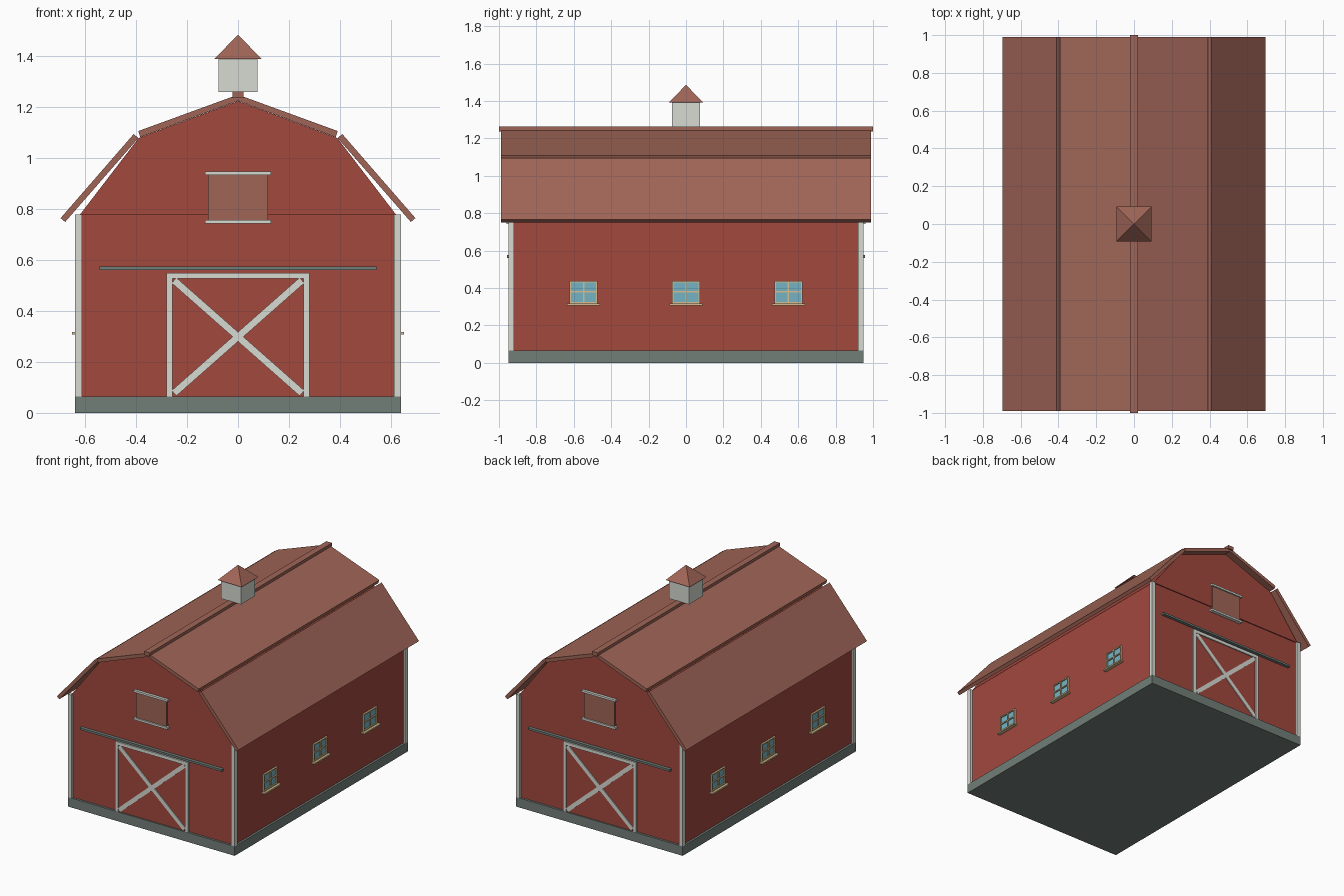
import bpy, bmesh, math
from mathutils import Vector, Matrix

cube = bpy.data.objects.get("Cube")
if cube:
    bpy.data.objects.remove(cube, do_unlink=True)


def material(name, r, g, b):
    m = bpy.data.materials.new(name)
    m.use_nodes = True
    m.diffuse_color = (r, g, b, 1)
    m.node_tree.nodes["Principled BSDF"].inputs["Base Color"].default_value = (r, g, b, 1)
    return m


RED = material("barn red", 0.36, 0.065, 0.048)
BROWN = material("roof brown", 0.35, 0.13, 0.095)
WHITE = material("trim white", 0.68, 0.70, 0.65)
STONE = material("foundation grey", 0.17, 0.21, 0.19)
GLASS = material("window blue", 0.18, 0.45, 0.55)
CREAM = material("window cream", 0.68, 0.52, 0.28)


def finish(name, bm, mat):
    bmesh.ops.recalc_face_normals(bm, faces=bm.faces)
    mesh = bpy.data.meshes.new(name)
    bm.to_mesh(mesh)
    bm.free()
    mesh.materials.append(mat)
    obj = bpy.data.objects.new(name, mesh)
    bpy.context.collection.objects.link(obj)
    return obj


def box(name, mat, x, y, z, tilt=0):
    """Box from ranges, optionally tilted about y around its centre."""
    size = Vector([r[1] - r[0] for r in (x, y, z)])
    mid = Vector([(r[1] + r[0]) / 2 for r in (x, y, z)])
    bm = bmesh.new()
    bmesh.ops.create_cube(bm, size=1, matrix=Matrix.Translation(mid)
                          @ Matrix.Rotation(tilt, 4, "Y") @ Matrix.Diagonal(size).to_4x4())
    return finish(name, bm, mat)


def prism(name, mat, outline, half):
    """Extrude an x-z outline along y."""
    bm = bmesh.new()
    face = bm.faces.new([bm.verts.new((x, -half, z)) for x, z in outline])
    new = bmesh.ops.extrude_face_region(bm, geom=[face])["geom"]
    bmesh.ops.translate(bm, vec=(0, 2 * half, 0),
                        verts=[v for v in new if isinstance(v, bmesh.types.BMVert)])
    return finish(name, bm, mat)


def span(a, b, s):
    return sorted((a * s, b * s))


# Foundation, walls and gambrel gable
box("foundation", STONE, (-0.64, 0.64), (-0.95, 0.95), (0, 0.065))
box("walls", RED, (-0.625, 0.625), (-0.935, 0.935), (0.065, 0.78))
prism("gable", RED, [(-0.62, 0.78), (-0.39, 1.08), (0, 1.225), (0.39, 1.08), (0.62, 0.78)], 0.942)

# Roof slabs and corner boards
for s, side in ((1, "left"), (-1, "right")):
    lower = [(0.41, 1.095), (0.697, 0.765), (0.679, 0.75), (0.391, 1.08)]
    upper = [(0, 1.25), (0.392, 1.107), (0.384, 1.083), (0, 1.226)]
    prism("lower_roof_" + side, BROWN, [(x * s, z) for x, z in lower], 0.99)
    prism("upper_roof_" + side, BROWN, [(x * s, z) for x, z in upper], 0.99)
    for e, end in ((-1, "front"), (1, "back")):
        box(f"corner_board_{end}_{side}", WHITE, span(0.612, 0.64, s),
            span(0.92, 0.95, e), (0.065, 0.78))
box("ridge_cap", BROWN, (-0.022, 0.022), (-1, 1), (1.237, 1.262))

# Cupola with a pyramid roof
box("cupola", WHITE, (-0.076, 0.076), (-0.076, 0.076), (1.26, 1.392))
bm = bmesh.new()
bmesh.ops.create_cone(bm, cap_ends=True, segments=4, radius1=0.092 * math.sqrt(2), radius2=0,
                      depth=0.095, matrix=Matrix.Translation((0, 0, 1.4385))
                      @ Matrix.Rotation(math.pi / 4, 4, "Z"))
finish("cupola_roof", bm, BROWN)

# Sliding door and hay loft door on both ends
for e, end in ((-1, "front"), (1, "back")):
    board = span(0.93, 0.949, e)
    box("door_panel_" + end, RED, (-0.27, 0.27), span(0.93, 0.941, e), (0.065, 0.54))
    box("door_top_" + end, WHITE, (-0.28, 0.28), board, (0.527, 0.55))
    for s, side in ((1, "left"), (-1, "right")):
        box(f"door_stile_{end}_{side}", WHITE, span(0.257, 0.28, s), board, (0.06, 0.53))
        box(f"door_brace_{end}_{side}", WHITE, (-0.335, 0.335), span(0.93, 0.947, e),
            (0.285, 0.313), s * math.atan2(0.45, 0.51))
    box("door_rail_" + end, STONE, (-0.545, 0.545), span(0.93, 0.957, e), (0.561, 0.575))
    box("loft_door_" + end, BROWN, (-0.117, 0.117), span(0.93, 0.95, e), (0.75, 0.94))
    for z, part in ((0.75, "sill"), (0.941, "lintel")):
        box(f"loft_{part}_{end}", WHITE, (-0.13, 0.13), span(0.93, 0.96, e), (z - 0.007, z + 0.007))

# Three windows along each side
for s, side in ((1, "left"), (-1, "right")):
    for i, c in enumerate((-0.547, 0, 0.547), 1):
        tag = f"{side}_{i}"
        frame = span(0.62, 0.637, s)
        box("glass_" + tag, GLASS, span(0.62, 0.629, s), (c - 0.07, c + 0.07), (0.32, 0.433))
        for z, part in ((0.322, "bottom"), (0.379, "middle"), (0.433, "top")):
            box(f"window_{part}_{tag}", CREAM, frame, (c - 0.075, c + 0.075), (z - 0.004, z + 0.004))
        for y, part in ((-0.071, "back_or_front_jamb"), (0, "mullion"), (0.071, "jamb")):
            box(f"window_{part}_{tag}", CREAM, frame, (c + y - 0.004, c + y + 0.004), (0.32, 0.435))
        box("window_sill_" + tag, CREAM, span(0.62, 0.652, s), (c - 0.088, c + 0.088), (0.307, 0.317))
